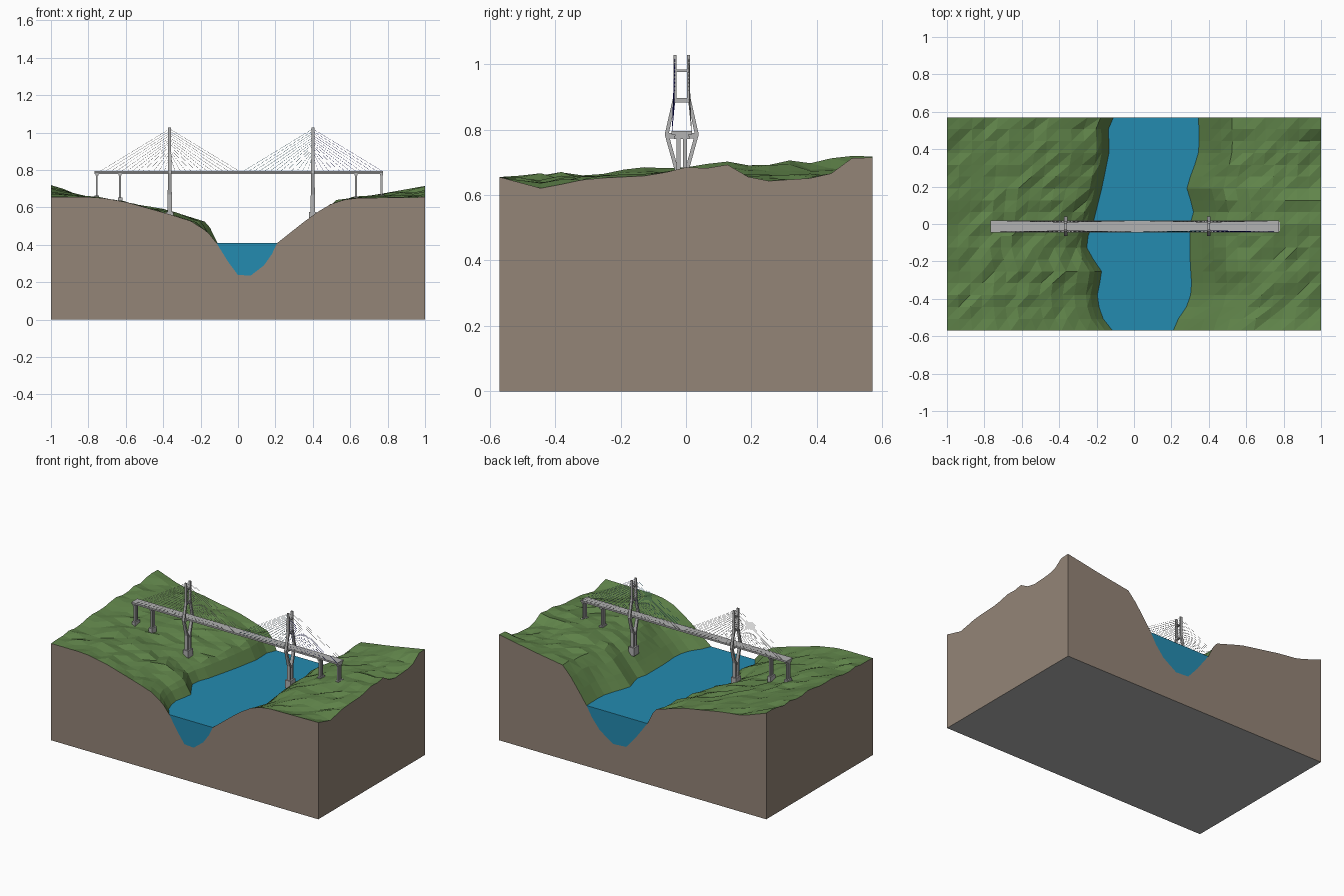
import bpy, bmesh, math, random
from mathutils import Vector

if "Cube" in bpy.data.objects:
    bpy.data.objects.remove(bpy.data.objects["Cube"])

random.seed(4)


def mat(name, r, g, b):
    m = bpy.data.materials.new(name)
    lin = [(c / 255 / 12.92 if c < 10 else ((c / 255 + .055) / 1.055) ** 2.4) for c in (r, g, b)]
    m.diffuse_color = (*lin, 1)
    m.use_nodes = True
    m.node_tree.nodes["Principled BSDF"].inputs["Base Color"].default_value = m.diffuse_color
    return m


GRASS = mat("grass green", 96, 132, 74)
EARTH = mat("earth brown", 148, 133, 119)
WATER = mat("river blue", 36, 139, 176)
GREY = mat("concrete grey", 178, 178, 178)
NAVY = mat("cable blue", 20, 20, 175)


def finish(bm, name, *mats):
    bmesh.ops.recalc_face_normals(bm, faces=bm.faces)
    me = bpy.data.meshes.new(name)
    bm.to_mesh(me)
    bm.free()
    for m in mats:
        me.materials.append(m)
    ob = bpy.data.objects.new(name, me)
    bpy.context.collection.objects.link(ob)
    return ob


def interp(table, t):
    for (a, fa), (b, fb) in zip(table, table[1:]):
        if t <= b:
            return fa + (fb - fa) * max(0, t - a) / (b - a)
    return table[-1][1]


# --- Terrain: profiles at the front and back, blended between the river banks
Y, LEVEL = 0.57, 0.41
BANK_L = [(-.57, -.115), (-.5, -.17), (-.4, -.2), (-.3, -.18), (-.23, -.17), (-.17, -.24),
          (-.1, -.26), (0, -.22), (.2, -.17), (.4, -.13), (.5, -.14), (.57, -.11)]
BANK_R = [(-.57, .21), (-.5, .24), (-.43, .29), (-.35, .31), (-.2, .3), (0, .3), (.07, .32),
          (.2, .28), (.3, .32), (.4, .35), (.57, .345)]
LEFT_F = [(0, .655), (.28, .655), (.45, .63), (.71, .565), (.84, .53), (.9, .5), (.955, .46), (1, LEVEL)]
LEFT_B = [(0, .718), (.2, .655), (.355, .64), (.705, .585), (.94, .52), (1, LEVEL)]
RIGHT_F = [(0, LEVEL), (.24, .56), (.367, .62), (.49, .65), (1, .655)]
RIGHT_B = [(0, LEVEL), (.136, .535), (.255, .634), (.615, .67), (1, .715)]
BED = [(0, LEVEL), (.19, .31), (.35, .24), (.56, .235), (.78, .29), (.91, .35), (1, LEVEL)]
EDGE_R = [(-.57, .655), (-.44, .62), (-.3, .65), (-.1, .66), (0, .685), (.05, .68), (.14, .695),
          (.21, .64), (.43, .655), (.5, .712), (.57, .715)]
COLS = [k / 13 for k in range(13)] + [.955]
BEDCOLS = [b[0] for b in BED]
RCOLS = [.06] + [k / 11 for k in range(1, 12)]
ROWS = [-Y + 2 * Y * j / 18 for j in range(19)]
RIVER0, RIVER1 = len(COLS), len(COLS) + len(BEDCOLS) - 1


def row_points(y, rough):
    s = (y + Y) / (2 * Y)
    L, R = interp(BANK_L, y), interp(BANK_R, y)
    pts = []
    for u in COLS:
        z = interp(LEFT_F, u) * (1 - s) + interp(LEFT_B, u) * s
        pts.append((-1 + u * (L + 1), y, z + rough * random.uniform(-.014, .01) * (u < .95)))
    for t in BEDCOLS:
        z = interp(BED, t)
        pts.append((L + t * (R - L), y, LEVEL - (LEVEL - z) * (1 + .18 * s)))
    for v in RCOLS:
        z = interp(RIGHT_F, v) * (1 - s) + interp(RIGHT_B, v) * s
        z += (interp(EDGE_R, y) - .655 - .06 * s) * v ** 3
        pts.append((R + v * (1 - R), y, z + rough * random.uniform(-.014, .01) * (.1 < v < 1)))
    return pts


bm = bmesh.new()
grid = [[bm.verts.new(p) for p in row_points(y, abs(y) < Y - .01)] for y in ROWS]
river = [[v.co.copy() for v in row[RIVER0:RIVER1 + 1]] for row in grid]
for a, b in zip(grid, grid[1:]):
    for i in range(len(a) - 1):
        bm.faces.new((a[i], a[i + 1], b[i + 1]))
        bm.faces.new((a[i], b[i + 1], b[i]))
corner = {(sx, sy): bm.verts.new((sx, sy * Y, 0)) for sx in (-1, 1) for sy in (-1, 1)}
walls = [bm.faces.new(grid[0] + [corner[1, -1], corner[-1, -1]]),
         bm.faces.new(grid[-1] + [corner[1, 1], corner[-1, 1]]),
         bm.faces.new([r[0] for r in grid] + [corner[-1, 1], corner[-1, -1]]),
         bm.faces.new([r[-1] for r in grid] + [corner[1, 1], corner[1, -1]])]
base = bm.faces.new([corner[k] for k in ((-1, -1), (-1, 1), (1, 1), (1, -1))])
for w in walls:
    w.material_index = 1
base.material_index = 2
finish(bm, "ground_block", GRASS, EARTH, GREY)

# --- River: flat top plus the cut ends
bm = bmesh.new()
tops = []
for r in river:
    tops.append((bm.verts.new((r[0].x, r[0].y, LEVEL)), bm.verts.new((r[-1].x, r[-1].y, LEVEL))))
for a, b in zip(tops, tops[1:]):
    bm.faces.new((a[0], a[1], b[1], b[0]))
for k in (0, -1):
    bm.faces.new([tops[k][0]] + [bm.verts.new(p) for p in river[k][1:-1]] + [tops[k][1]])
finish(bm, "river_water", WATER)


# --- Bridge helpers
def box(bm, x0, x1, y0, y1, z0, z1):
    res = bmesh.ops.create_cube(bm, size=1)
    for v in res["verts"]:
        v.co = ((x0 + x1) / 2 + v.co.x * (x1 - x0), (y0 + y1) / 2 + v.co.y * (y1 - y0),
                (z0 + z1) / 2 + v.co.z * (z1 - z0))


def leg(bm, x, sections):
    """Rectangular post through (y, z, x width, y width) sections."""
    rings = [[bm.verts.new((x + sx * wx / 2, y + sy * wy / 2, z))
              for sx, sy in ((-1, -1), (1, -1), (1, 1), (-1, 1))] for y, z, wx, wy in sections]
    for a, b in zip(rings, rings[1:]):
        for i in range(4):
            bm.faces.new((a[i], a[(i + 1) % 4], b[(i + 1) % 4], b[i]))
    bm.faces.new(rings[0])
    bm.faces.new(rings[-1])


CY, TOWERS = -.013, {"left": -.365, "right": .4}

# Deck
bm = bmesh.new()
box(bm, -.767, .776, CY - .032, CY + .032, .785, .796)
box(bm, -.767, .776, CY - .02, CY + .02, .779, .785)
finish(bm, "bridge_deck", GREY)

# Towers: two bent legs forming a diamond, with cross beams
for side, tx in TOWERS.items():
    bm = bmesh.new()
    for s in (-1, 1):
        leg(bm, tx, [(CY + s * d, z, wx, wy) for d, z, wx, wy in (
            (.014, .53, .024, .012), (.014, .67, .022, .012), (.046, .785, .018, .012),
            (.021, .9, .016, .01), (.021, 1.028, .016, .009))])
    for z, h, half in ((.98, .008, .02), (.89, .014, .022), (.781, .018, .046), (.66, .014, .015)):
        box(bm, tx - .006, tx + .006, CY - half, CY + half, z - h / 2, z + h / 2)
    box(bm, tx - .02, tx + .02, CY - .027, CY + .027, .52, .575)
    finish(bm, side + "_tower", GREY)

# Approach piers: paired columns on a footing
for n, (px, pz) in enumerate(((-.755, .655), (-.63, .645), (.63, .65), (.768, .66))):
    bm = bmesh.new()
    for s in (-1, 1):
        box(bm, px - .005, px + .005, CY + s * .01 - .0065, CY + s * .01 + .0065, pz - .03, .78)
    box(bm, px - .008, px + .008, CY - .024, CY + .024, .771, .781)
    box(bm, px - .012, px + .012, CY - .025, CY + .025, pz - .03, pz + .008)
    finish(bm, "approach_pier_%d" % (n + 1), GREY)

# Stay cables: fans from each tower leg to the deck edges
for side, tx in TOWERS.items():
    for dx in (-1, 1):
        for s in (-1, 1):
            bm = bmesh.new()
            for k in range(13):
                f = (k + 1) / 13
                a = Vector((tx, CY + s * .0215, .87 + .15 * f))
                b = Vector((tx + dx * .37 * f, CY + s * .0295, .795))
                m = bmesh.ops.create_cone(bm, segments=4, radius1=.0006, radius2=.0006,
                                          depth=(b - a).length, cap_ends=True)
                q = (b - a).to_track_quat('Z', 'Y')
                for v in m["verts"]:
                    v.co = q @ v.co + (a + b) / 2
            colour = GREY
            if side == "right" and s < 0:
                colour = NAVY if dx > 0 else WATER
            finish(bm, "%s_tower_cables_%s_%s" % (side, "east" if dx > 0 else "west",
                                                  "front" if s < 0 else "back"), colour)
